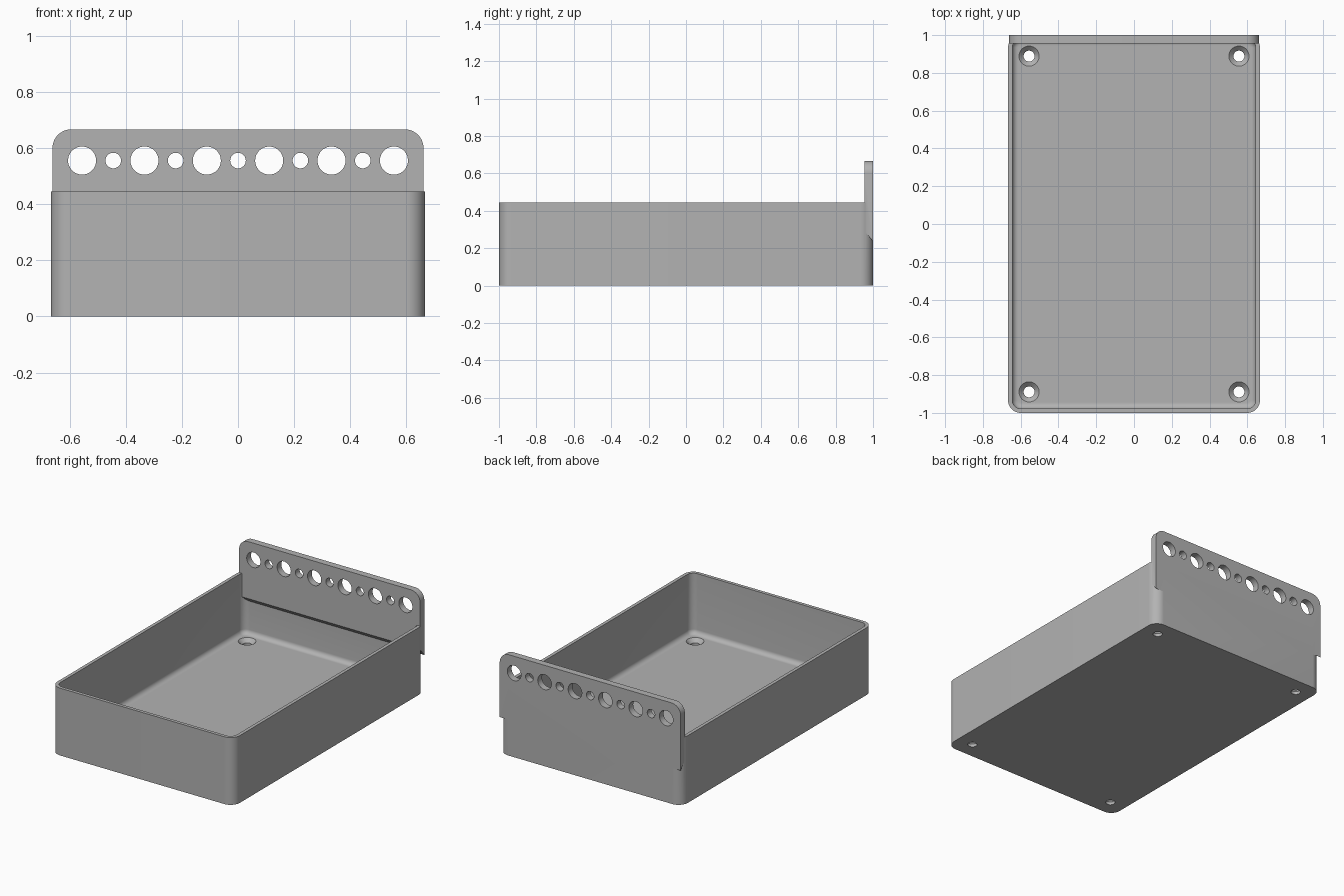
import bpy, bmesh
from math import sin, cos, pi

if "Cube" in bpy.data.objects:
    bpy.data.objects.remove(bpy.data.objects["Cube"])

MM = 1 / 45          # the tray is drawn on a millimetre grid, 90 long
SEG = 12             # segments per rounded corner

grey = bpy.data.materials.new("plain grey")
grey.use_nodes = True
grey.diffuse_color = (0.45, 0.45, 0.45, 1)
grey.node_tree.nodes["Principled BSDF"].inputs["Base Color"].default_value = grey.diffuse_color


def make_object(name, bm):
    bmesh.ops.recalc_face_normals(bm, faces=bm.faces)
    mesh = bpy.data.meshes.new(name)
    bm.to_mesh(mesh)
    bm.free()
    mesh.materials.append(grey)
    obj = bpy.data.objects.new(name, mesh)
    bpy.context.collection.objects.link(obj)
    return obj


def arc(cx, cy, r, start):
    """Quarter circle, counter-clockwise from a start angle."""
    return [(cx + r * cos(start + pi / 2 * i / SEG), cy + r * sin(start + pi / 2 * i / SEG))
            for i in range(SEG + 1)]


def rounded_rect(hx, hy, r):
    pts = []
    for k, (sx, sy) in enumerate([(1, 1), (-1, 1), (-1, -1), (1, -1)]):
        pts += arc(sx * (hx - r), sy * (hy - r), r, k * pi / 2)
    return pts


def loft(bm, loops):
    """Closed skin through equal loops of points, capped at both ends."""
    rings = [[bm.verts.new(p) for p in loop] for loop in loops]
    n = len(rings[0])
    for a, b in zip(rings, rings[1:]):
        for i in range(n):
            j = (i + 1) % n
            bm.faces.new((a[i], a[j], b[j], b[i]))
    bm.faces.new(rings[0])
    bm.faces.new(rings[-1])


def circle(r, n=40):
    return [(r * cos(2 * pi * i / n), r * sin(2 * pi * i / n)) for i in range(n)]


def boolean(obj, tool, operation):
    """Apply a boolean and remove its helper."""
    tool.hide_render = True
    mod = obj.modifiers.new(operation.title(), 'BOOLEAN')
    mod.operation, mod.solver, mod.object = operation, 'EXACT', tool
    bpy.context.view_layer.objects.active = obj
    bpy.ops.object.modifier_apply(modifier=mod.name)
    bpy.data.objects.remove(tool)


# Tray: outer wall, rim, inner wall, rounded inner foot and floor
HX, HY, HEIGHT = 30 * MM, 45 * MM, 20 * MM
WALL, FLOOR, CORNER, FOOT = MM, 2 * MM, 3 * MM, 1.4 * MM
sections = [(0, 0), (0, HEIGHT), (WALL, HEIGHT)]
for i in range(9):
    a = pi / 2 * i / 8
    sections.append((WALL + FOOT * (1 - cos(a)), FLOOR + FOOT * (1 - sin(a))))
bm = bmesh.new()
loft(bm, [[(x, y, z) for x, y in rounded_rect(HX - d, HY - d, CORNER - d)]
          for d, z in sections])
tray = make_object("tray", bm)

# Rack plate: rounded top corners, sloping underside
PX, TOP, FRONT = 29.75 * MM, 30 * MM, 43 * MM
outline = arc(PX - CORNER, TOP - CORNER, CORNER, 0) + arc(CORNER - PX, TOP - CORNER, CORNER, pi / 2)
bm = bmesh.new()
loft(bm, [[(x, y, z) for x, z in outline + [(-PX, low), (PX, low)]]
          for y, low in ((FRONT, 0.29), (HY, 0.237))])
plate = make_object("rack_plate", bm)

# Row of alternating large and small holes
bm = bmesh.new()
for k in range(-5, 6):
    r = 2.25 * MM if k % 2 else 1.25 * MM
    loft(bm, [[(5 * k * MM + x, y, 25 * MM + z) for x, z in circle(r)]
              for y in (FRONT - MM, HY + MM)])
boolean(plate, make_object("rack_hole_cutter", bm), 'DIFFERENCE')

boolean(tray, plate, 'UNION')

# Countersunk screw holes in the floor
bm = bmesh.new()
for sx in (-1, 1):
    for sy in (-1, 1):
        loft(bm, [[(sx * 25 * MM + x, sy * 40 * MM + y, z) for x, y in circle(r)]
                  for r, z in ((1.3 * MM, -MM), (1.3 * MM, FLOOR - 1.1 * MM),
                               (2.4 * MM, FLOOR), (2.4 * MM, FLOOR + MM))])
boolean(tray, make_object("screw_hole_cutter", bm), 'DIFFERENCE')

# Smooth curves, crisp edges
tray.name = "tray_with_rack"
bpy.ops.object.select_all(action='DESELECT')
tray.select_set(True)
bpy.context.view_layer.objects.active = tray
bpy.ops.object.shade_smooth_by_angle(angle=pi / 6)
